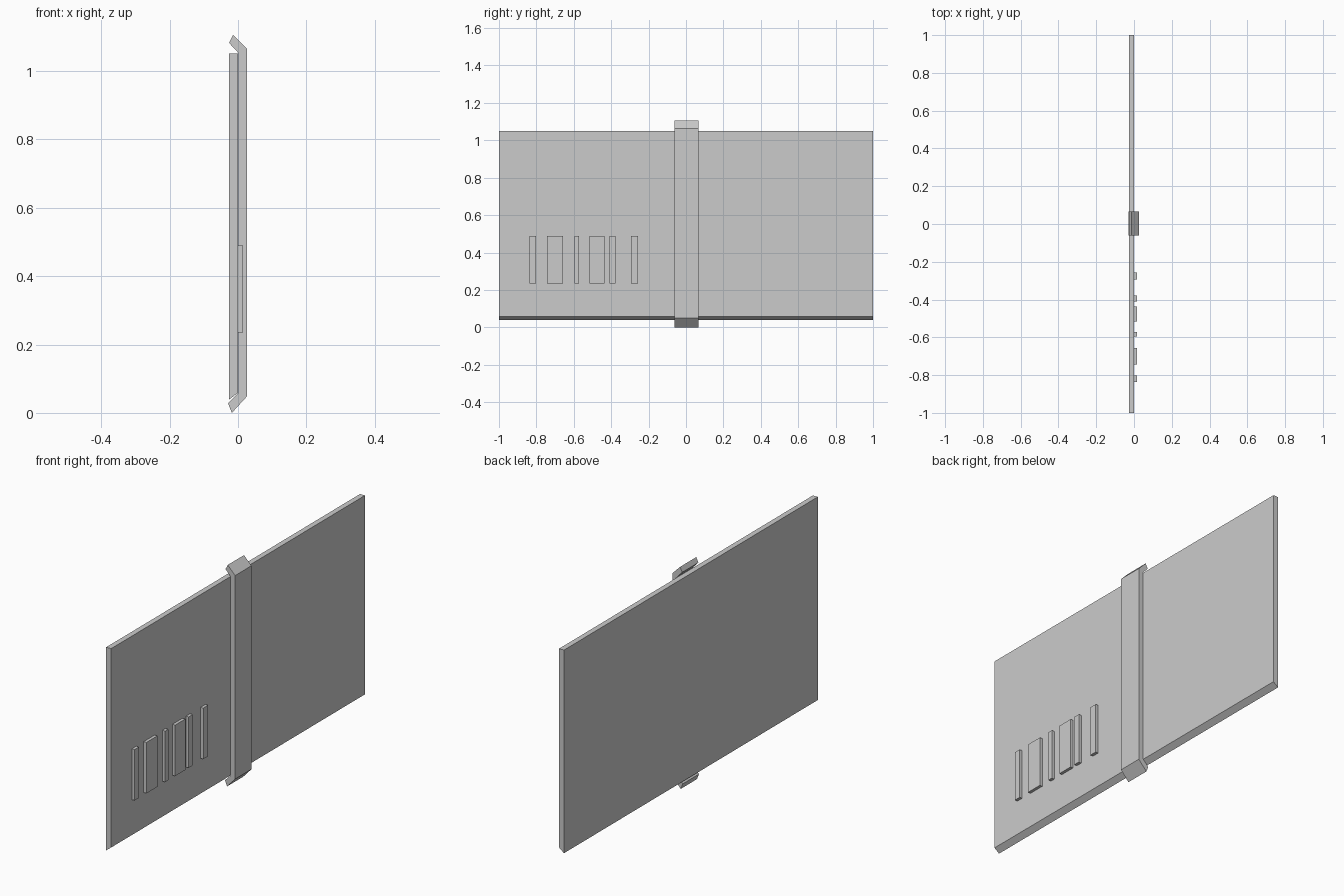
import bpy, bmesh

if "Cube" in bpy.data.objects:
    bpy.data.objects.remove(bpy.data.objects["Cube"])


def extrude_profile(name, profile, y0, y1):
    """Extrude a closed (x, z) profile along y."""
    bm = bmesh.new()
    face = bm.faces.new([bm.verts.new((x, y0, z)) for x, z in profile])
    result = bmesh.ops.extrude_face_region(bm, geom=[face])
    moved = [g for g in result["geom"] if isinstance(g, bmesh.types.BMVert)]
    bmesh.ops.translate(bm, verts=moved, vec=(0, y1 - y0, 0))
    bmesh.ops.recalc_face_normals(bm, faces=bm.faces)
    mesh = bpy.data.meshes.new(name)
    bm.to_mesh(mesh)
    bm.free()
    obj = bpy.data.objects.new(name, mesh)
    bpy.context.collection.objects.link(obj)
    return obj


# Flat panel with a bevelled lower edge
extrude_profile("panel", [(-0.027, 0.038), (0, 0.059), (0, 1.051), (-0.027, 1.051)], -1, 1)

# Vertical strap whose ends hook back over the panel edges
strap = [(0.027, 0.049), (0.027, 1.064), (-0.014, 1.106), (-0.026, 1.082),
         (0.001, 1.053), (0.001, 0.059), (-0.029, 0.028), (-0.018, 0)]
extrude_profile("strap", strap, -0.061, 0.067)

# Row of raised bars of varying width
bars = [(-0.836, -0.802), (-0.743, -0.657), (-0.595, -0.571),
        (-0.517, -0.437), (-0.410, -0.378), (-0.295, -0.257)]
for i, (y0, y1) in enumerate(bars):
    section = [(-0.003, 0.235), (0.015, 0.235), (0.015, 0.489), (-0.003, 0.489)]
    extrude_profile(f"raised_bar_{i + 1}", section, y0, y1)
